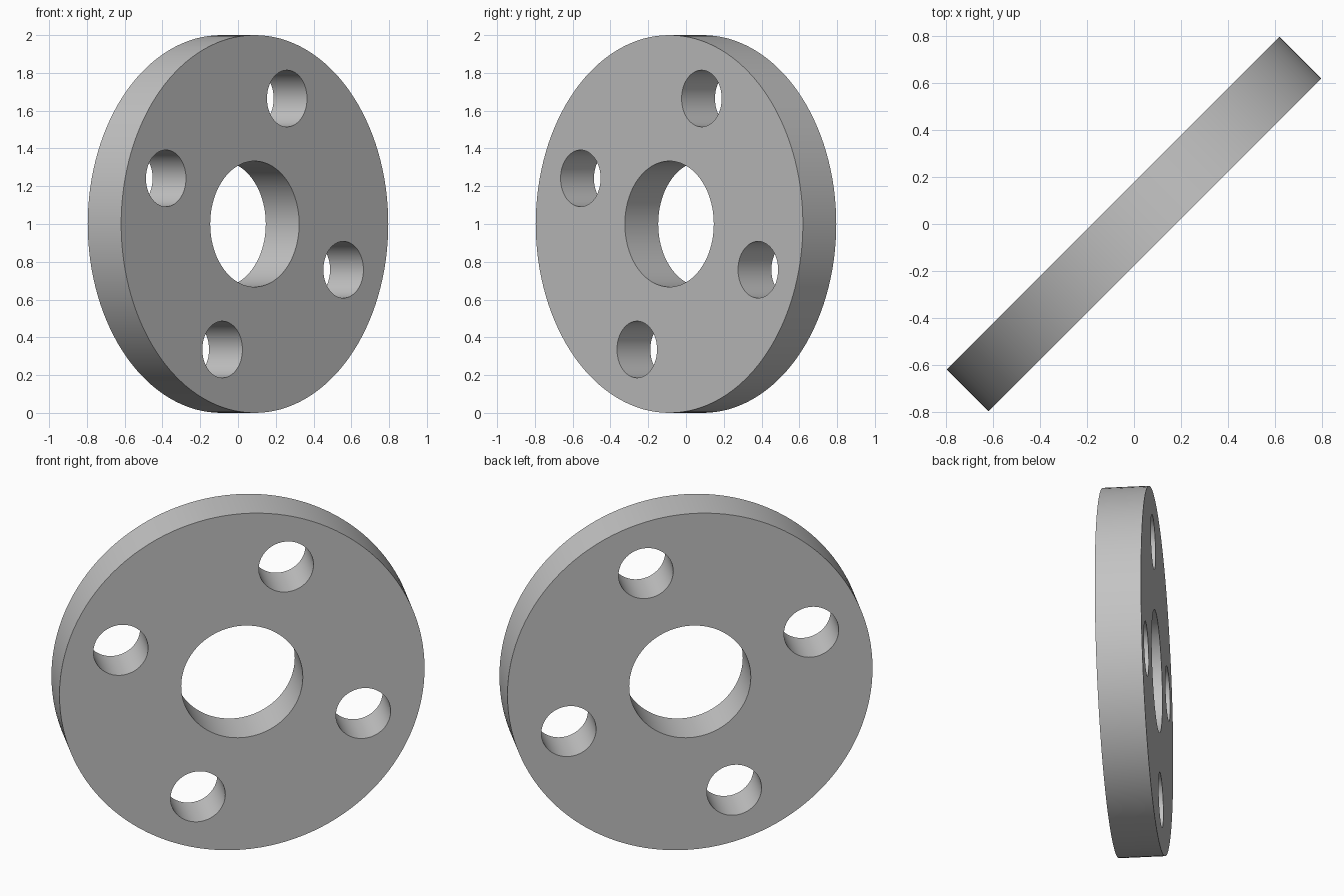
import bpy
import math

RADIUS, THICKNESS = 1.0, 0.25
BORE_RADIUS, BOLT_RADIUS, BOLT_CIRCLE = 0.333, 0.15, 0.707

if "Cube" in bpy.data.objects:
    bpy.data.objects.remove(bpy.data.objects["Cube"], do_unlink=True)


def cylinder(name, radius, depth, x=0.0, y=0.0, sides=96):
    bpy.ops.mesh.primitive_cylinder_add(vertices=sides, radius=radius,
                                        depth=depth, location=(x, y, 0))
    obj = bpy.context.object
    obj.name = name
    return obj


# Plain grey metal
grey = bpy.data.materials.new("grey metal")
grey.use_nodes = True
color = (0.55, 0.55, 0.55, 1)
grey.diffuse_color = color
grey.node_tree.nodes["Principled BSDF"].inputs["Base Color"].default_value = color

# Flange disc, lying flat while it is drilled
disc = cylinder("flange_disc", RADIUS, THICKNESS, sides=128)
disc.data.materials.append(grey)

# Centre bore and four bolt holes
cutters = [cylinder("bore_cutter", BORE_RADIUS, 2 * THICKNESS)]
for i in range(4):
    a = math.radians(70 + 90 * i)
    cutters.append(cylinder("bolt_hole_cutter", BOLT_RADIUS, 2 * THICKNESS,
                            BOLT_CIRCLE * math.cos(a), BOLT_CIRCLE * math.sin(a), 64))

bpy.ops.object.select_all(action='DESELECT')
disc.select_set(True)
bpy.context.view_layer.objects.active = disc
for cutter in cutters:
    cutter.hide_render = True
    cut = disc.modifiers.new("drill", 'BOOLEAN')
    cut.operation = 'DIFFERENCE'
    cut.solver = 'EXACT'
    cut.object = cutter
    bpy.ops.object.modifier_apply(modifier=cut.name)
for cutter in cutters:
    bpy.data.objects.remove(cutter, do_unlink=True)

bpy.ops.object.shade_smooth_by_angle(angle=math.radians(30))

# Stand the disc on its rim, turned diagonally
disc.rotation_euler = (math.radians(90), 0, math.radians(45))
disc.location.z = RADIUS
